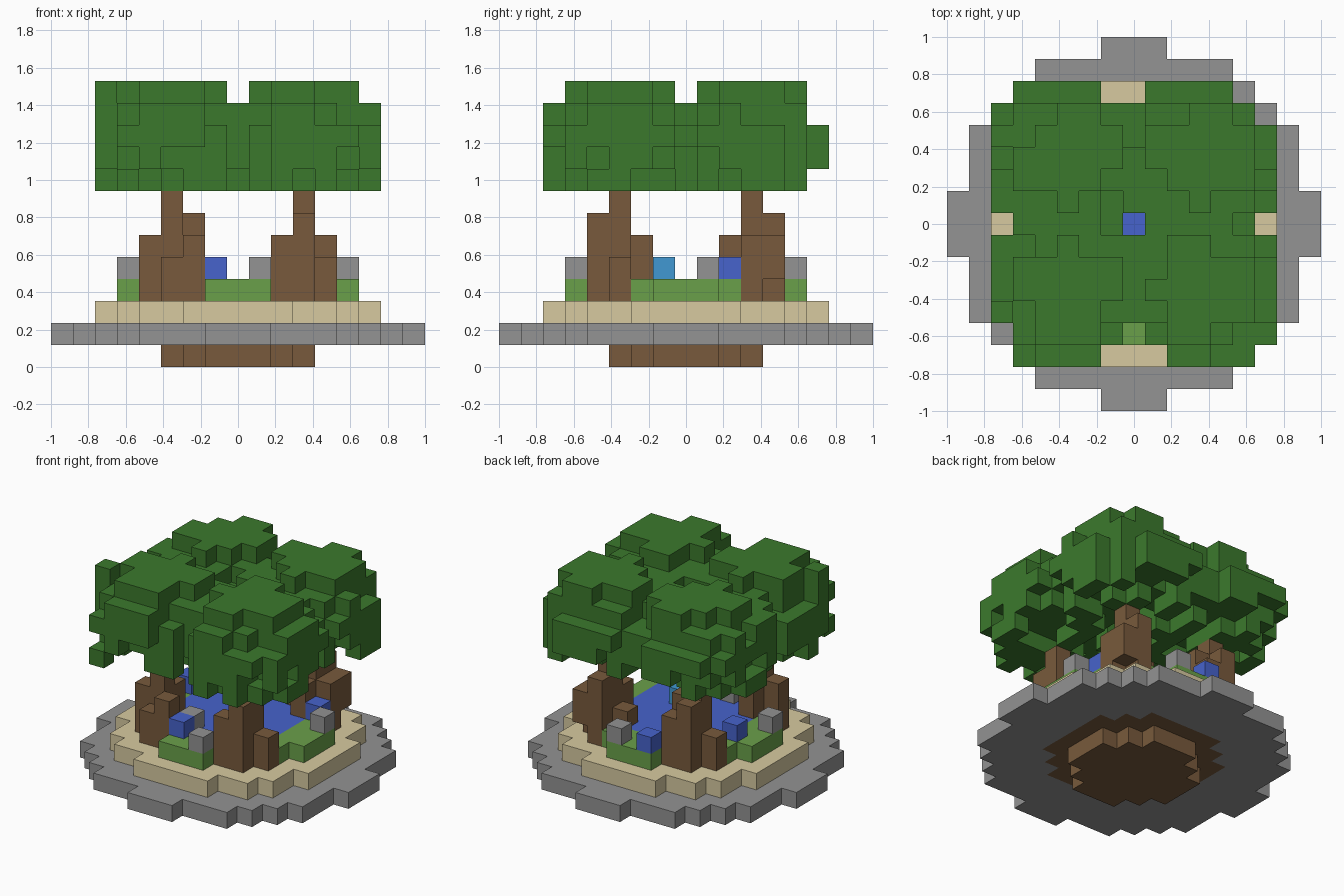
import bpy, bmesh, random
from mathutils import Vector

cube = bpy.data.objects.get("Cube")
if cube:
    bpy.data.objects.remove(cube)

random.seed(11)
CELL = 2 / 17
grid = {}  # (x, y, layer) -> part name


def linear(hex_code):
    """Turn a hex colour into linear RGBA."""
    values = [int(hex_code[i:i + 2], 16) / 255 for i in (0, 2, 4)]
    return tuple(((v + 0.055) / 1.055) ** 2.4 if v > 0.04 else v / 12.92
                 for v in values) + (1,)


def material(name, hex_code):
    mat = bpy.data.materials.new(name)
    mat.use_nodes = True
    mat.diffuse_color = linear(hex_code)
    bsdf = next(n for n in mat.node_tree.nodes if n.type == "BSDF_PRINCIPLED")
    bsdf.inputs["Base Color"].default_value = linear(hex_code)
    bsdf.inputs["Roughness"].default_value = 0.9
    return mat


def disc(part, layer, radius_sq):
    """Fill a round layer of blocks."""
    for x in range(-8, 9):
        for y in range(-8, 9):
            if x * x + y * y <= radius_sq:
                grid[x, y, layer] = part


def column(part, x, y, bottom, top):
    for z in range(bottom, top + 1):
        grid[x, y, z] = part


# Island: earth foot, stone rim, sand, grass and pond
disc("earth_base", 0, 10)
disc("stone_rim", 1, 66)
disc("earth_base", 1, 20)
disc("sand_terrace", 2, 42)
disc("grass", 3, 26)
disc("pond", 3, 13)

# Trunks: a tall core with shorter roots, as offset, bottom and top layer
trunks = {
    (3, -3): [(0, -1, 3, 6), (-1, -1, 3, 5), (1, 0, 3, 4)],
    (-3, 3): [(0, 1, 3, 6), (1, 0, 3, 6), (1, 1, 3, 5), (-1, 0, 3, 4)],
    (-3, -3): [(-1, 0, 3, 5), (0, -1, 3, 4), (1, -1, 3, 5), (0, 1, 3, 5)],
    (3, 3): [(1, 1, 4, 5), (0, 1, 3, 6), (-1, 0, 3, 4), (1, 0, 3, 5),
             (0, -1, 3, 5)],
}
for (cx, cy), roots in trunks.items():
    column("trunks", cx, cy, 3, 7)
    for dx, dy, bottom, top in roots:
        column("trunks", cx + dx, cy + dy, bottom, top)

# Rocks and water blocks round the pond
for x, y in [(1, -5), (5, 1), (1, 5), (-5, -1), (-1, -3)]:
    grid[x, y, 4] = "rocks"
for x, y in [(-1, -4), (4, 2), (-4, 1), (-1, 5)]:
    grid[x, y, 4] = "pond"
grid[1, -1, 4] = "bright_water"

# Leaf crowns: ragged below, full in the middle, small on top
gaps = {(0, -5), (5, 6), (6, 5), (-6, -5), (-1, 6), (-1, -6), (1, -6)}


def leaf_chance(layer, dist_sq):
    if dist_sq > 13:
        return 0
    if layer == 12:
        return 1 if dist_sq <= 4 else 0.5 * (dist_sq == 5)
    if layer == 11:
        return 1 if dist_sq <= 5 else 0.7 if dist_sq <= 10 else 0.2
    if layer == 10:
        return 1
    if layer == 9:
        return 1 if dist_sq <= 4 else 0.75 if dist_sq <= 10 else 0.4
    return 0.5 if dist_sq <= 10 else 0.1


for cx, cy in trunks:
    for layer in range(8, 13):
        for dx in range(-3, 4):
            for dy in range(-3, 4):
                x, y = cx + dx, cy + dy
                if (x, y) in gaps or (y == 6 and layer not in (9, 10)):
                    continue
                if random.random() < leaf_chance(layer, dx * dx + dy * dy):
                    grid[x, y, layer] = "leaf_crowns"

# Stray leaf blocks at the crown edges
for cell in [(-6, -4, 12), (-6, -4, 11), (-5, -6, 8), (6, 4, 8)]:
    grid[cell] = "leaf_crowns"

colours = {
    "earth_base": ("brown", "785a3c"),
    "stone_rim": ("grey", "939393"),
    "sand_terrace": ("sand", "d7caa0"),
    "grass": ("light green", "6aa04a"),
    "pond": ("blue", "4763cc"),
    "bright_water": ("sky blue", "4199d2"),
    "trunks": ("brown", "785a3c"),
    "rocks": ("grey", "939393"),
    "leaf_crowns": ("dark green", "3b792c"),
}
materials = {}
for label, code in colours.values():
    if label not in materials:
        materials[label] = material(label, code)


def build(part):
    """Make one mesh from the open sides of all blocks in a part."""
    bm = bmesh.new()
    for cell in [c for c, name in grid.items() if name == part]:
        centre = Vector(cell) + Vector((0, 0, 0.5))
        for axis in range(3):
            for sign in (-1, 1):
                normal = Vector((0, 0, 0))
                normal[axis] = sign
                if tuple(int(c + n) for c, n in zip(cell, normal)) in grid:
                    continue
                side = Vector((0, 0, 0))
                side[(axis + 1) % 3] = 0.5
                up = normal.cross(side)
                mid = centre + normal * 0.5
                corners = (mid - side - up, mid + side - up,
                           mid + side + up, mid - side + up)
                bm.faces.new([bm.verts.new(p * CELL) for p in corners])
    bmesh.ops.remove_doubles(bm, verts=bm.verts, dist=0.001)
    mesh = bpy.data.meshes.new(part)
    bm.to_mesh(mesh)
    bm.free()
    mesh.materials.append(materials[colours[part][0]])
    bpy.context.collection.objects.link(bpy.data.objects.new(part, mesh))


for part in colours:
    build(part)
